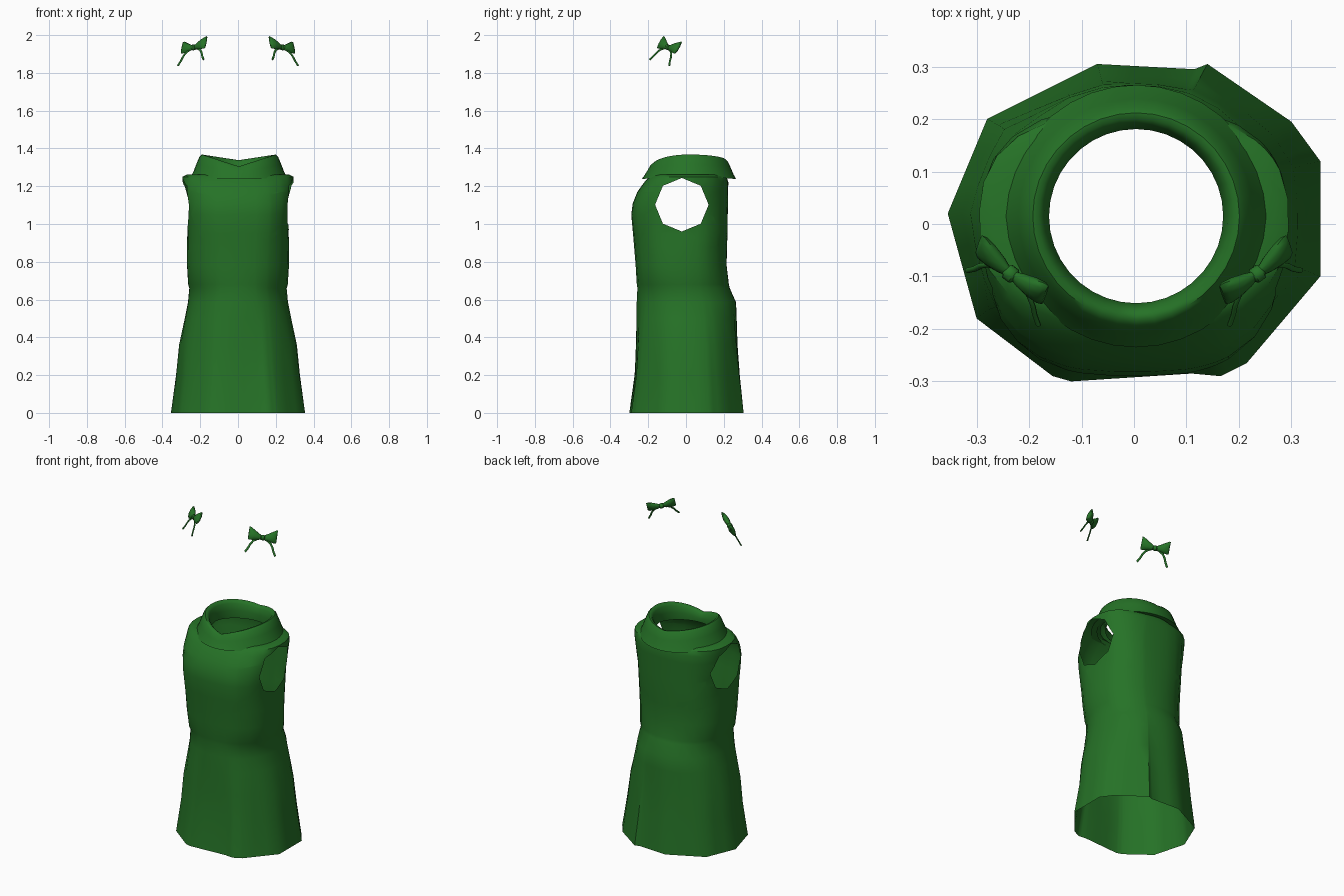
import bpy, bmesh, math
from mathutils import Vector

cube = bpy.data.objects.get("Cube")
if cube:
    bpy.data.objects.remove(cube)

green = bpy.data.materials.new("forest green")
green.use_nodes = True
COLOR = (0.019, 0.17, 0.02, 1)
green.diffuse_color = COLOR
green.node_tree.nodes["Principled BSDF"].inputs["Base Color"].default_value = COLOR
green.node_tree.nodes["Principled BSDF"].inputs["Roughness"].default_value = 0.8


def loft(bm, rings, caps=False):
    """Skin a list of closed point rings."""
    loops = [[bm.verts.new(p) for p in ring] for ring in rings]
    for a, b in zip(loops, loops[1:]):
        for i in range(len(a)):
            j = (i + 1) % len(a)
            bm.faces.new((a[i], a[j], b[j], b[i]))
    if caps:
        bm.faces.new(loops[0])
        bm.faces.new(loops[-1])


def finish(bm, name, angle=40):
    bmesh.ops.recalc_face_normals(bm, faces=bm.faces[:])
    mesh = bpy.data.meshes.new(name)
    bm.to_mesh(mesh)
    bm.free()
    mesh.materials.append(green)
    obj = bpy.data.objects.new(name, mesh)
    bpy.context.collection.objects.link(obj)
    bpy.ops.object.select_all(action="DESELECT")
    obj.select_set(True)
    bpy.context.view_layer.objects.active = obj
    bpy.ops.object.shade_smooth_by_angle(angle=math.radians(angle))
    return obj


# Uneven faceted hem outline, each edge divided in three
HEM = [Vector(p) for p in (
    (.355, .12), (.355, -.1), (.215, -.265), (.165, -.29), (.11, -.285),
    (-.12, -.3), (-.155, -.29), (-.3, -.18), (-.355, .02), (-.28, .2),
    (-.07, .305), (.115, .295), (.14, .305), (.3, .195))]
hem = [p.lerp(q, t / 3) for p, q in zip(HEM, HEM[1:] + HEM[:1]) for t in range(3)]


def body_ring(z, rx, front, back, power, hem_weight):
    """Rounded section, blended toward the hem outline."""
    cy, ry = (front + back) / 2, (back - front) / 2
    ring = []
    for h in hem:
        d = h.normalized()
        r = (abs(d.x / rx) ** power + abs(d.y / ry) ** power) ** (-1 / power)
        smooth = Vector((d.x * r, d.y * r))
        faceted = Vector((h.x * rx / .355, h.y * ry / .3))
        p = smooth.lerp(faceted, hem_weight)
        ring.append((p.x, p.y + cy, z))
    return ring


# Dress: skirt, waist band, bodice, shoulders and neck opening
sections = [
    (0, .355, -.3, .3, 2.2, 1), (.2, .328, -.275, .282, 2.2, .75),
    (.36, .312, -.268, .272, 2.2, .5), (.5, .282, -.264, .268, 2.2, .2),
    (.585, .265, -.262, .265, 2.2, 0), (.66, .258, -.258, .232, 2.2, 0),
    (.68, .264, -.261, .227, 2.3, 0), (.78, .27, -.267, .215, 2.4, 0),
    (.88, .271, -.275, .217, 2.5, 0), (.95, .268, -.281, .22, 2.7, 0),
    (1.05, .272, -.29, .221, 2.8, 0), (1.11, .28, -.282, .222, 2.8, 0),
    (1.17, .288, -.258, .223, 2.7, 0), (1.22, .294, -.222, .224, 2.6, 0),
    (1.25, .295, -.195, .215, 2.5, 0), (1.262, .27, -.185, .21, 2.2, 0),
    (1.262, .2, -.185, .215, 2, 0)]
bm = bmesh.new()
loft(bm, [body_ring(*s) for s in sections])

# Octagonal armholes: slice the side faces along each edge, then remove the middle
center = Vector((0, -.022, 1.102))
for side in (1, -1):
    inside = [f for f in bm.faces
              if f.calc_center_median().x * side > .12 and .9 < f.calc_center_median().z < 1.255]
    for k in range(8):
        a = math.radians(22.5 + 45 * k)
        normal = Vector((0, math.cos(a), math.sin(a)))
        point = center + normal * .131
        geom = set(inside)
        for f in inside:
            geom.update(f.edges)
            geom.update(f.verts)
        cut = bmesh.ops.bisect_plane(bm, geom=list(geom), plane_co=point, plane_no=normal, dist=1e-5)
        faces = {f for f in cut["geom"] if isinstance(f, bmesh.types.BMFace)}
        faces.update(f for f in inside if f.is_valid)
        inside = [f for f in faces if (f.calc_center_median() - point).dot(normal) < 0]
    bmesh.ops.delete(bm, geom=inside, context="FACES")
finish(bm, "dress")


# Folded collar with a notch dipping at the front
def collar_ring(radius, blend, lift):
    ring = []
    for i in range(36):
        a = math.tau * i / 36
        c, s = math.cos(a), math.sin(a)
        crest = 1.368 - (.063 if s < 0 else .03) * (1 - abs(c))
        base = 1.258 - .02 * abs(s)
        ring.append((radius * c + .004, radius * s + .015, base + (crest - base) * blend + lift))
    return ring


bm = bmesh.new()
loft(bm, [collar_ring(*p) for p in (
    (.168, 0, .01), (.166, .5, 0), (.175, .85, 0), (.186, .98, 0), (.197, 1, 0),
    (.208, .9, 0), (.224, .55, 0), (.238, .22, 0), (.25, 0, 0), (.215, 0, .008))])
finish(bm, "collar", 50)

# Hair bows, laid out in a tilted frame
U = Vector((.78, .594, -.187)).normalized()
V = Vector((-.105, .527, .843))
V = (V - U * V.dot(U)).normalized()
N = U.cross(V)
KNOT = Vector((.235, -.095, 1.935))


def bow_point(side, u, v, n):
    p = KNOT + U * u + V * v + N * n
    return Vector((p.x * side, p.y, p.z))


def oval(side, u, v, half_u, half_v, half_n, count=10):
    """Oval section spanning the ribbon width and its thickness."""
    angles = [math.tau * i / count for i in range(count)]
    return [bow_point(side, u + half_u * math.cos(a), v + half_v * math.cos(a),
                      half_n * math.sin(a)) for a in angles]


for side, label in ((1, "left"), (-1, "right")):
    bm = bmesh.new()
    for s in (1, -1):
        # Flared loop
        loft(bm, [oval(side, s * u, v, 0, h, t) for u, v, h, t in (
            (.004, 0, .011, .007), (.025, .004, .019, .014), (.05, .009, .029, .017),
            (.072, .014, .037, .013), (.081, .016, .036, .005))], True)
        # Trailing ribbon
        path = [Vector(p) for p in (
            (.004, -.004), (.028, -.012), (.05, -.026), (.064, -.047), (.073, -.07), (.087, -.094))]
        rings = []
        for i, p in enumerate(path):
            d = (path[min(i + 1, len(path) - 1)] - path[max(i - 1, 0)]).normalized()
            rings.append(oval(side, s * p.x, p.y, -s * d.y * .006, d.x * .006, .004, 8))
        loft(bm, rings, True)
    # Knot
    loft(bm, [oval(side, u, 0, 0, h, t) for u, h, t in (
        (-.014, .008, .008), (-.008, .015, .016), (.008, .015, .016), (.014, .008, .008))], True)
    finish(bm, label + "_hair_bow", 50)
